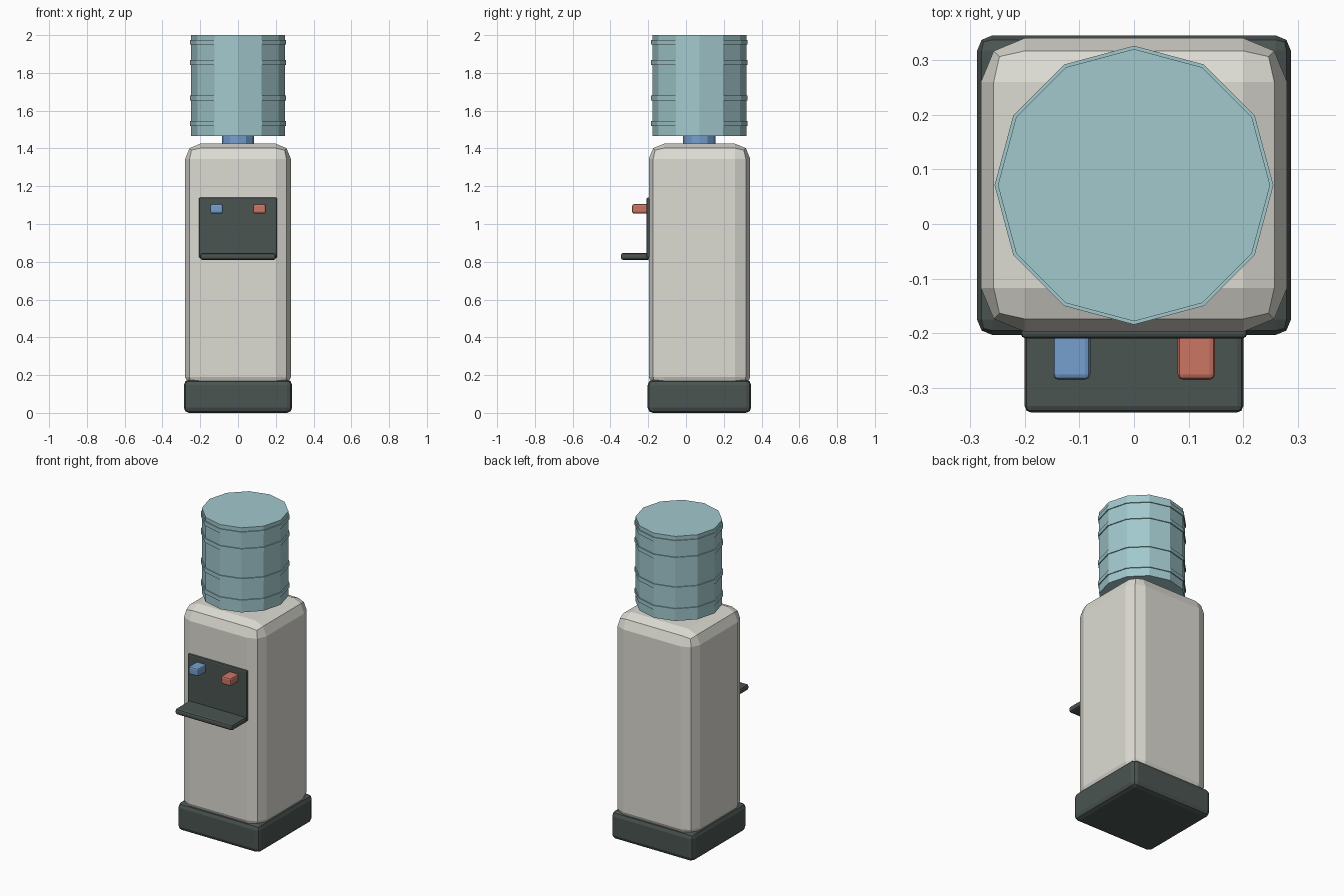
import bpy

if "Cube" in bpy.data.objects:
    bpy.data.objects.remove(bpy.data.objects["Cube"])

def material(name, rgb):
    m = bpy.data.materials.new(name)
    m.diffuse_color = (*rgb, 1)
    m.use_nodes = True
    m.node_tree.nodes["Principled BSDF"].inputs["Base Color"].default_value = m.diffuse_color
    return m

CREAM = material("cream", (0.72, 0.71, 0.65))
DARK = material("dark_grey", (0.07, 0.09, 0.085))
AQUA = material("aqua", (0.36, 0.58, 0.61))
BLUE = material("blue", (0.18, 0.35, 0.62))
RED = material("red", (0.60, 0.18, 0.13))

def box(name, lo, hi, mat, bevel, segments=2):
    """Bevelled box between two opposite corners."""
    size = [b - a for a, b in zip(lo, hi)]
    centre = [(a + b) / 2 for a, b in zip(lo, hi)]
    bpy.ops.mesh.primitive_cube_add(size=1, location=centre)
    ob = bpy.context.object
    ob.name = name
    ob.scale = size
    bpy.ops.object.transform_apply(location=False, rotation=False, scale=True)
    ob.data.materials.append(mat)
    mod = ob.modifiers.new("bevel", 'BEVEL')
    mod.width, mod.segments = bevel, segments
    return ob

def drum(name, radius, z0, z1, mat):
    """Twelve-sided upright cylinder on the bottle axis."""
    bpy.ops.mesh.primitive_cylinder_add(vertices=12, radius=radius, depth=z1 - z0,
                                        location=(0, 0.071, (z0 + z1) / 2))
    ob = bpy.context.object
    ob.name = name
    ob.data.materials.append(mat)
    return ob

# Plinth and cabinet
box("base", (-0.287, -0.203, 0), (0.287, 0.345, 0.175), DARK, 0.028)
box("cabinet", (-0.28, -0.197, 0.11), (0.28, 0.34, 1.425), CREAM, 0.08)

# Dispenser panel, drip tray and taps
box("dispenser_panel", (-0.207, -0.209, 0.82), (0.207, -0.18, 1.14), DARK, 0.008)
box("drip_tray", (-0.2, -0.345, 0.81), (0.2, -0.19, 0.846), DARK, 0.012)
for name, x, mat in (("cold_tap", -0.114, BLUE), ("hot_tap", 0.114, RED)):
    box(name, (x - 0.034, -0.285, 1.055), (x + 0.034, -0.19, 1.105), mat, 0.01)

# Bottle with neck and raised ribs
drum("bottle_neck", 0.086, 1.40, 1.48, BLUE)
drum("bottle", 0.249, 1.465, 2.0, AQUA)
for i, z in enumerate((1.532, 1.668, 1.856, 1.962)):
    drum(f"bottle_rib_{i + 1}", 0.255, z - 0.013, z + 0.013, AQUA)
